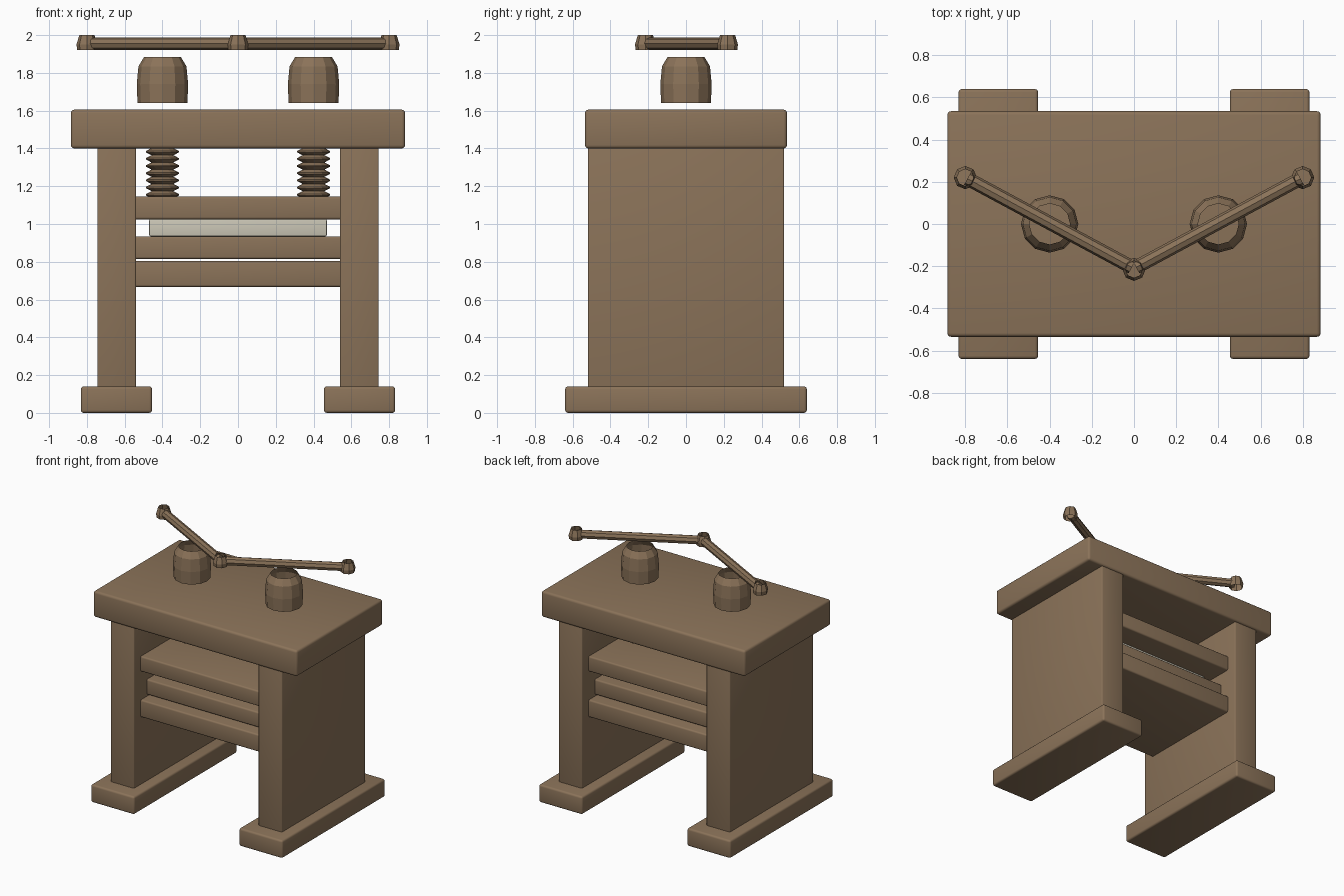
import bpy, bmesh, math
from mathutils import Vector

if "Cube" in bpy.data.objects:
    bpy.data.objects.remove(bpy.data.objects["Cube"])


def material(name, rgb):
    m = bpy.data.materials.new(name)
    m.diffuse_color = (*rgb, 1)
    m.use_nodes = True
    m.node_tree.nodes["Principled BSDF"].inputs["Base Color"].default_value = m.diffuse_color
    return m


wood = material("brown wood", (0.258, 0.171, 0.100))
paper = material("pale paper", (0.60, 0.57, 0.47))


def finish(name, bm, mat):
    bmesh.ops.recalc_face_normals(bm, faces=bm.faces)
    me = bpy.data.meshes.new(name)
    bm.to_mesh(me)
    bm.free()
    me.materials.append(mat)
    ob = bpy.data.objects.new(name, me)
    bpy.context.collection.objects.link(ob)
    return ob


def box(name, x, y, z, mat=wood, bevel=0.012):
    """Rounded box from (min, max) ranges."""
    bm = bmesh.new()
    bmesh.ops.create_cube(bm, size=1)
    for v in bm.verts:
        for i, (a, b) in enumerate((x, y, z)):
            v.co[i] = b if v.co[i] > 0 else a
    bmesh.ops.bevel(bm, geom=bm.edges[:], offset=bevel, segments=3,
                    profile=0.5, affect='EDGES')
    ob = finish(name, bm, mat)
    bpy.context.view_layer.objects.active = ob
    ob.select_set(True)
    bpy.ops.object.shade_smooth_by_angle(angle=math.radians(35))
    ob.select_set(False)


def lathe(name, x, y, profile, sides):
    """Open-ended turned part from (radius, height) pairs."""
    bm = bmesh.new()
    rings = []
    for r, z in profile:
        angles = [2 * math.pi * i / sides for i in range(sides)]
        rings.append([bm.verts.new((x + r * math.cos(a), y + r * math.sin(a), z))
                      for a in angles])
    for lo, hi in zip(rings, rings[1:]):
        for i in range(sides):
            j = (i + 1) % sides
            bm.faces.new((lo[i], lo[j], hi[j], hi[i]))
    finish(name, bm, wood)


def bar(name, start, end, radius, sides=8):
    """Straight faceted rod between two points."""
    a, b = Vector(start), Vector(end)
    bm = bmesh.new()
    bmesh.ops.create_cone(bm, cap_ends=True, segments=sides, radius1=radius,
                          radius2=radius, depth=(b - a).length)
    ob = finish(name, bm, wood)
    ob.rotation_mode = 'QUATERNION'
    ob.rotation_quaternion = (b - a).to_track_quat('Z', 'Y')
    ob.location = (a + b) / 2


# Frame: heavy top and the pressing boards
box("top_beam", (-0.885, 0.885), (-0.535, 0.535), (1.4, 1.605), bevel=0.018)
box("pressing_board", (-0.56, 0.56), (-0.436, 0.436), (1.025, 1.145))
box("middle_board", (-0.56, 0.56), (-0.36, 0.36), (0.815, 0.935))
box("lower_board", (-0.56, 0.56), (-0.436, 0.436), (0.667, 0.803))
box("paper_stack", (-0.47, 0.47), (-0.25, 0.25), (0.935, 1.025), paper, 0.006)

# Screw thread profile: zigzag of ridges
pitch, ridges = 0.038, 7
thread = []
for i in range(ridges):
    z = 1.136 + i * pitch
    thread += [(0.058, z), (0.087, z + pitch * 0.4), (0.087, z + pitch * 0.6)]
thread.append((0.058, 1.136 + ridges * pitch))

nut = [(0.132, 1.64), (0.136, 1.74), (0.127, 1.835), (0.097, 1.885)]
knob = [(0.051, 1.92), (0.055, 1.95), (0.04, 2.0)]

# Mirrored parts
for s, side in ((-1, "left"), (1, "right")):
    def span(a, b):
        return tuple(sorted((s * a, s * b)))
    box(side + "_side_panel", span(0.54, 0.745), (-0.52, 0.52), (0.13, 1.41), bevel=0.008)
    box(side + "_foot", span(0.455, 0.832), (-0.64, 0.64), (0, 0.14), bevel=0.015)
    lathe(side + "_screw", s * 0.4, 0, thread, 12)
    lathe(side + "_nut", s * 0.4, 0, nut, 12)
    bar(side + "_handle_bar", (s * 0.79, 0.215, 1.955), (s * 0.01, -0.205, 1.955), 0.033)
    lathe(side + "_handle_knob", s * 0.8, 0.22, knob, 8)
lathe("centre_handle_knob", 0, -0.215, knob, 8)
